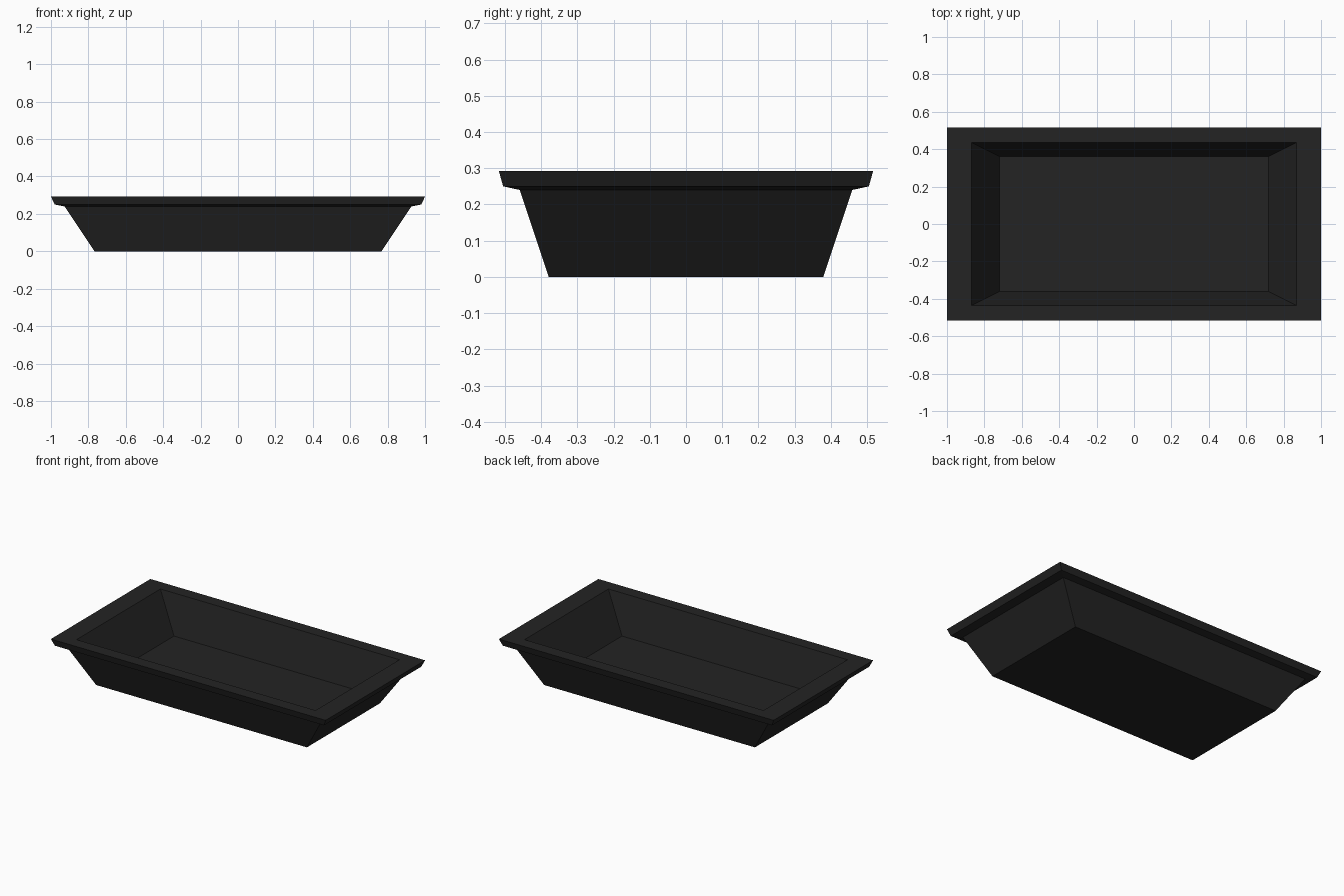
import bpy, bmesh

if "Cube" in bpy.data.objects:
    bpy.data.objects.remove(bpy.data.objects["Cube"])

black = bpy.data.materials.new("matte black")
black.diffuse_color = (0.017, 0.017, 0.017, 1)
black.use_nodes = True
black.node_tree.nodes["Principled BSDF"].inputs["Base Color"].default_value = black.diffuse_color

# Tray profile as rectangular rings (half x, half y, z), outside bottom to inner floor
rings = [
    (0.767, 0.379, 0.0),     # base
    (0.927, 0.459, 0.24),    # outer wall meets rim
    (0.98, 0.505, 0.25),     # underside of rim
    (1.0, 0.517, 0.293),     # rim outer edge
    (0.87, 0.436, 0.293),    # rim inner edge
    (0.718, 0.36, 0.053),    # inner floor
]

bm = bmesh.new()
loops = [[bm.verts.new((sx * x, sy * y, z))
          for sx, sy in ((-1, -1), (1, -1), (1, 1), (-1, 1))] for x, y, z in rings]
for a, b in zip(loops, loops[1:]):
    for i in range(4):
        j = (i + 1) % 4
        bm.faces.new((a[i], a[j], b[j], b[i]))
bm.faces.new(loops[0][::-1])
bm.faces.new(loops[-1])
bmesh.ops.recalc_face_normals(bm, faces=bm.faces[:])

mesh = bpy.data.meshes.new("tray")
bm.to_mesh(mesh)
bm.free()
mesh.materials.append(black)
tray = bpy.data.objects.new("tray", mesh)
bpy.context.collection.objects.link(tray)
